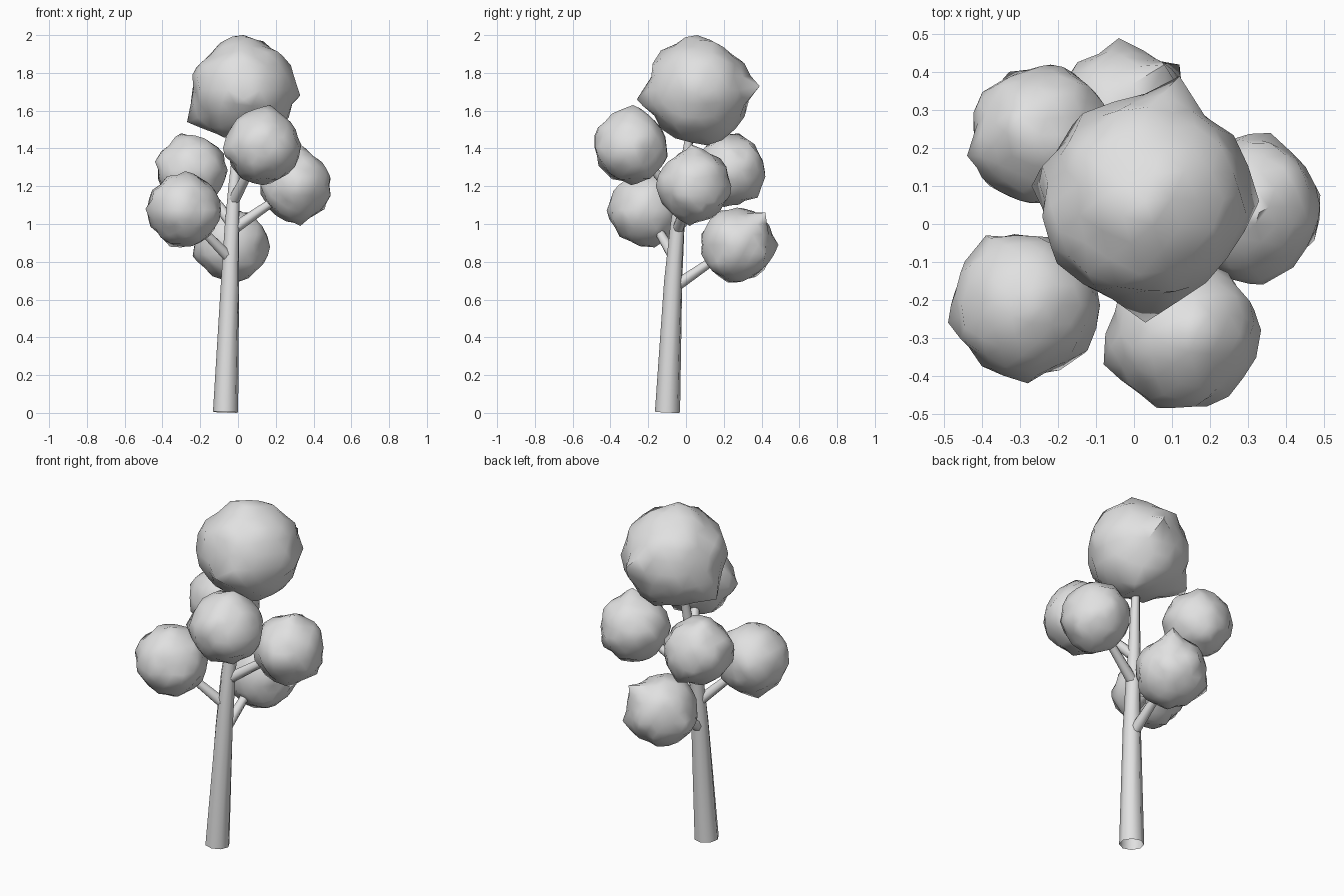
import bpy, bmesh, math, random
from mathutils import Vector, noise

if "Cube" in bpy.data.objects:
    bpy.data.objects.remove(bpy.data.objects["Cube"])

random.seed(4)

def material(name, rgb):
    m = bpy.data.materials.new(name)
    m.diffuse_color = (*rgb, 1)
    m.use_nodes = True
    m.node_tree.nodes["Principled BSDF"].inputs["Base Color"].default_value = m.diffuse_color
    return m

GREY = material("light grey", (0.75, 0.75, 0.75))

def finish(bm, name, angle=0.9):
    bmesh.ops.recalc_face_normals(bm, faces=bm.faces)
    me = bpy.data.meshes.new(name)
    bm.to_mesh(me)
    bm.free()
    me.materials.append(GREY)
    ob = bpy.data.objects.new(name, me)
    bpy.context.collection.objects.link(ob)
    bpy.ops.object.select_all(action='DESELECT')
    ob.select_set(True)
    bpy.context.view_layer.objects.active = ob
    bpy.ops.object.shade_smooth_by_angle(angle=angle)
    return ob

def limb(name, path, sides=8):
    """Tapered open tube through (x, y, z, radius) points."""
    bm = bmesh.new()
    pts = [Vector(p[:3]) for p in path]
    rings = []
    for i, p in enumerate(pts):
        d = (pts[min(i + 1, len(pts) - 1)] - pts[max(i - 1, 0)]).normalized()
        q = d.to_track_quat('Z', 'Y')
        ring = bmesh.ops.create_circle(bm, segments=sides, radius=path[i][3])["verts"]
        for v in ring:
            v.co = q @ v.co + p
        rings.append(ring)
    for a, b in zip(rings, rings[1:]):
        for k in range(sides):
            n = (k + 1) % sides
            bm.faces.new((a[k], a[n], b[n], b[k]))
    return finish(bm, name)

def leaf_clump(name, centre, radius, spikes):
    """Knobbly ball; its surface is pulled out to each spike point."""
    bm = bmesh.new()
    bmesh.ops.create_icosphere(bm, subdivisions=3, radius=1)
    c = Vector(centre)
    for v in bm.verts:
        d = v.co.normalized()
        r = radius * (1 + random.uniform(-0.055, 0.055))
        for s in spikes:
            off = Vector(s) - c
            pull = off.length - radius
            r += pull * math.exp(-(d.angle(off) / 0.22) ** 2)
        v.co = c + d * r
    # snap the nearest vertex to each tip
    for s in spikes:
        off = (Vector(s) - c).normalized()
        max(bm.verts, key=lambda v: (v.co - c).normalized().dot(off)).co = s
    return finish(bm, name)

# trunk
limb("trunk", [(-0.066, -0.098, 0.005, 0.067), (-0.042, -0.068, 0.70, 0.049),
               (-0.032, -0.045, 1.0, 0.040), (-0.02, -0.02, 1.2, 0.032),
               (0.01, 0.03, 1.55, 0.02)])

# branches, each running into its leaf clump
branches = {
    "back": [(-0.045, -0.05, 0.675), (-0.04, 0.22, 0.86)],
    "front_left": [(-0.045, -0.06, 0.82), (-0.26, -0.19, 1.04)],
    "right": [(-0.03, -0.045, 0.97), (0.26, 0.03, 1.17)],
    "back_left": [(-0.03, -0.03, 1.0), (-0.22, 0.2, 1.25)],
    "front": [(-0.025, -0.03, 1.12), (0.11, -0.25, 1.38)],
}
for n, (a, b) in branches.items():
    limb(n + "_branch", [(*a, 0.031), (*b, 0.02)])

# leaf clumps: centre, radius, outermost tips
clumps = {
    "top": ((0.03, 0.065, 1.71), 0.273,
            [(0.03, -0.26, 1.66), (0.33, 0.06, 1.68), (0.12, 0.39, 1.73),
             (-0.27, 0.10, 1.54), (0.03, 0.06, 2.0), (0.28, 0.08, 1.84),
             (-0.22, 0.05, 1.83), (0.12, 0.15, 1.43)]),
    "front": ((0.13, -0.29, 1.41), 0.194,
              [(0.06, -0.485, 1.41), (0.335, -0.28, 1.42), (0.17, -0.28, 1.63),
               (-0.08, -0.37, 1.40), (0.21, -0.19, 1.24), (0.24, -0.44, 1.46)]),
    "front_left": ((-0.285, -0.215, 1.075), 0.19,
                   [(-0.49, -0.26, 1.08), (-0.28, -0.42, 1.07), (-0.39, -0.03, 1.09),
                    (-0.36, -0.16, 0.88), (-0.13, -0.34, 1.04), (-0.28, -0.23, 1.28)]),
    "right": ((0.305, 0.045, 1.205), 0.188,
              [(0.49, 0.05, 1.24), (0.36, 0.24, 1.20), (0.34, -0.16, 1.20),
               (0.33, 0.03, 1.42), (0.33, 0.02, 0.99), (0.46, 0.08, 1.08)]),
    "back_left": ((-0.245, 0.235, 1.285), 0.183,
                  [(-0.44, 0.18, 1.33), (-0.22, 0.42, 1.25), (-0.30, 0.28, 1.48),
                   (-0.38, 0.10, 1.22), (-0.21, 0.38, 1.14), (-0.25, 0.20, 1.09)]),
    "back": ((-0.035, 0.27, 0.89), 0.192,
             [(-0.04, 0.49, 0.89), (0.17, 0.27, 0.88), (-0.24, 0.32, 0.83),
              (0.08, 0.42, 1.06), (-0.05, 0.26, 0.69), (0.12, 0.42, 0.84)]),
}
for n, spec in clumps.items():
    leaf_clump(n + "_leaf_clump", *spec)

# rest the trunk on the ground
t = bpy.data.objects["trunk"]
t.location.z -= min(v.co.z for v in t.data.vertices)
